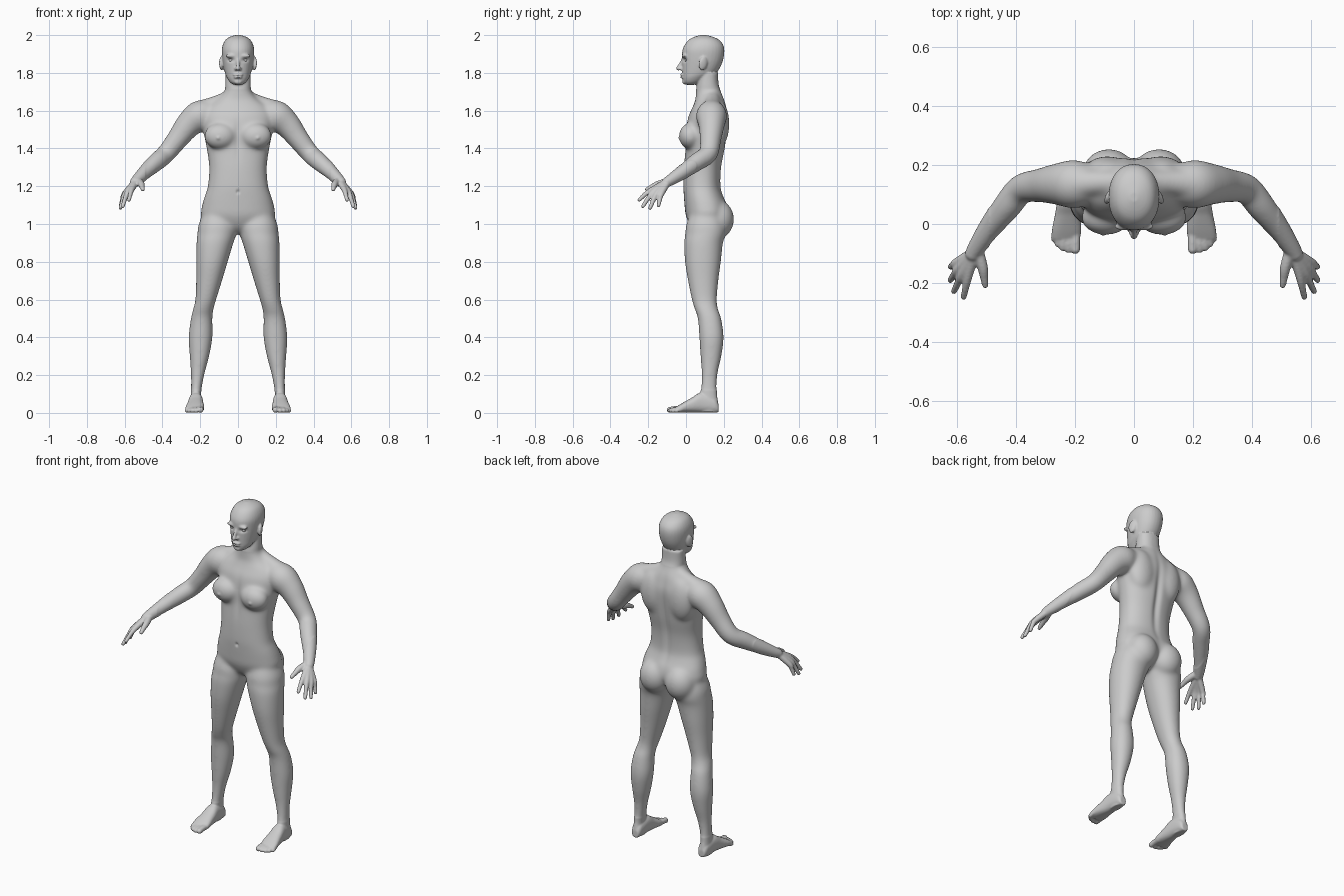
import bpy, bmesh, math
from mathutils import Vector, Matrix

bm = bmesh.new()


def spline(rows, k=5):
    """Catmull-Rom interpolation of section rows."""
    out = []
    for i in range(len(rows) - 1):
        a, b = rows[max(i - 1, 0)], rows[i]
        c, d = rows[i + 1], rows[min(i + 2, len(rows) - 1)]
        for j in range(k):
            t = j / k
            out.append([q + 0.5 * t * (r - p + t * (2*p - 5*q + 4*r - s + t * (3*(q - r) + s - p)))
                        for p, q, r, s in zip(a, b, c, d)])
    return out + [list(rows[-1])]


def skin(rings, n=2.0, sides=32):
    """Closed skin over rings given as (centre, u axis, v axis)."""
    loops = []
    for c, u, v in rings:
        loop = []
        for i in range(sides):
            a = 2 * math.pi * i / sides
            ca, sa = math.cos(a), math.sin(a)
            p = c + u * math.copysign(abs(ca) ** (2 / n), ca) + v * math.copysign(abs(sa) ** (2 / n), sa)
            loop.append(bm.verts.new(p))
        loops.append(loop)
    for a, b in zip(loops, loops[1:]):
        for i in range(sides):
            j = (i + 1) % sides
            bm.faces.new((a[i], a[j], b[j], b[i]))
    bm.faces.new(loops[0][::-1])
    bm.faces.new(loops[-1])


def column(rows, s=1, n=2.0):
    """Upright loft from rows (z, x min, x max, y front, y back)."""
    skin([(Vector((s * (a + b) / 2, (f + k) / 2, z)), Vector(((b - a) / 2, 0, 0)),
           Vector((0, (k - f) / 2, 0))) for z, a, b, f, k in spline(rows)], n)


def ball(c, r, s=1, rot=(0, 0, 0)):
    m = Matrix.Translation((s * c[0], c[1], c[2]))
    m = m @ Matrix.Rotation(rot[0], 4, 'X') @ Matrix.Rotation(s * rot[2], 4, 'Z') @ Matrix.Diagonal((*r, 1))
    bmesh.ops.create_uvsphere(bm, u_segments=24, v_segments=16, radius=1, matrix=m)


def tube(rows, s=1):
    """Round limb along rows (x, y, z, radius) with rounded ends."""
    pts = spline(rows)
    pos = [Vector((s * p[0], p[1], p[2])) for p in pts]
    rings = []
    for i, p in enumerate(pts):
        t = (pos[min(i + 1, len(pos) - 1)] - pos[max(i - 1, 0)]).normalized()
        u = t.cross(Vector((0, 0, 1))).normalized()
        rings.append((pos[i], u * p[3], t.cross(u) * p[3]))
    skin(rings, sides=20)
    for p in (pts[0], pts[-1]):
        ball(p[:3], (p[3],) * 3, s)


# torso and neck
torso = [(.95, .03, .07, .13), (.98, .11, .03, .18), (1.04, .192, .0, .222), (1.1, .19, -.008, .218),
         (1.15, .176, -.012, .197), (1.2, .16, -.015, .184), (1.3, .153, -.012, .188),
         (1.4, .166, -.004, .207), (1.5, .186, .0, .22), (1.57, .19, .012, .224), (1.62, .165, .035, .214),
         (1.66, .11, .05, .203), (1.7, .073, .052, .186), (1.74, .067, .058, .173), (1.8, .065, .07, .17)]
column([(z, -w, w, f, b) for z, w, f, b in torso], n=2.25)

# head
head = [(1.737, .022, .0, .045), (1.75, .042, -.013, .08), (1.775, .059, -.018, .115), (1.8, .069, -.02, .16),
        (1.84, .078, -.021, .186), (1.88, .084, -.021, .199), (1.92, .086, -.019, .203), (1.95, .08, -.006, .196),
        (1.975, .066, .015, .175), (1.99, .045, .042, .145), (2.0, .014, .075, .108)]
column([(z, -w, w, f, b) for z, w, f, b in head], n=2.15)

# nose, lips and chin
tube([(0, -.016, 1.872, .008), (0, -.03, 1.845, .009), (0, -.04, 1.824, .012)])
ball((0, -.02, 1.79), (.025, .012, .007))
ball((0, -.019, 1.777), (.022, .012, .007))
ball((0, -.006, 1.753), (.022, .014, .014))

leg = [(1.1, .04, .17, .04, .18), (1.0, .006, .208, .002, .21), (.95, .008, .215, -.004, .212),
       (.9, .024, .22, -.01, .196), (.8, .054, .222, -.006, .185), (.7, .084, .222, .01, .172),
       (.6, .115, .226, .03, .164), (.55, .129, .238, .045, .17), (.5, .135, .25, .062, .187),
       (.4, .135, .262, .07, .2), (.3, .152, .256, .076, .188), (.2, .178, .25, .082, .167),
       (.1, .196, .25, .075, .164), (.05, .195, .252, .06, .171), (.004, .2, .248, .07, .166)]
arm = [(.13, .135, 1.59, .062), (.2, .135, 1.573, .083), (.26, .135, 1.527, .071), (.32, .13, 1.45, .058),
       (.382, .118, 1.372, .051), (.43, .06, 1.33, .049), (.485, -.01, 1.28, .04),
       (.53, -.075, 1.237, .031), (.545, -.1, 1.222, .027)]
foot = [(.172, .222, .02, .045), (.15, .222, .03, .08), (.08, .223, .037, .105), (.03, .225, .043, .078),
        (-.02, .228, .05, .05), (-.052, .231, .047, .03)]
# toes: root x, tip x, tip y, radius
toes = [(.198, .198, -.086, .016), (.219, .222, -.087, .012), (.236, .242, -.08, .012),
        (.252, .258, -.067, .0115), (.265, .27, -.05, .0115)]
# fingers: knuckle, tip
fingers = [((.56, -.17, 1.187), (.577, -.247, 1.128)), ((.58, -.166, 1.177), (.61, -.228, 1.094)),
           ((.594, -.15, 1.167), (.622, -.19, 1.085)), ((.6, -.13, 1.16), (.621, -.145, 1.098))]

for s in (1, -1):
    column(leg, s, 2.1)
    tube(arm, s)
    # neck-to-shoulder slope, chest, shoulder blade, buttock
    tube([(.04, .14, 1.672, .04), (.12, .14, 1.636, .043), (.2, .135, 1.6, .056)], s)
    ball((.095, .022, 1.465), (.085, .06, .07), s)
    ball((.09, .17, 1.53), (.085, .06, .13), s)
    ball((.085, .172, 1.025), (.09, .083, .1), s)
    # ear, brow and nostril
    ball((.088, .09, 1.85), (.01, .024, .037), s, (-.2, 0, .35))
    ball((.034, -.008, 1.89), (.032, .014, .011), s)
    ball((.011, -.026, 1.821), (.009, .011, .008), s)
    # foot with toes
    skin([(Vector((s * x, y, h / 2 + .002)), Vector((w, 0, 0)), Vector((0, 0, h / 2)))
          for y, x, w, h in spline(foot)], 2.4)
    for x0, x1, y, r in toes:
        tube([(x0, -.02, .022, r * 1.1), ((x0 + x1) / 2, y + .025, .02, r), (x1, y, r, r)], s)
    # palm and fingers
    for k, t in fingers:
        mid = [(a + b) / 2 for a, b in zip(k, t)]
        mid[2] += .006
        tube([(.54, -.095, 1.225, .019), (*k, .0155), (*mid, .0125), (*t, .0105)], s)
    tube([(.53, -.085, 1.23, .019), (.513, -.145, 1.212, .018), (.508, -.18, 1.197, .014),
          (.504, -.207, 1.183, .011)], s)

# fuse the parts into one skin
me = bpy.data.meshes.new("body")
bm.to_mesh(me)
bm.free()
body = bpy.data.objects.new("body", me)
bpy.context.collection.objects.link(body)
mod = body.modifiers.new("fuse", 'REMESH')
mod.mode = 'VOXEL'
mod.voxel_size = .005
sm = body.modifiers.new("soften", 'SMOOTH')
sm.factor, sm.iterations = .5, 5
bpy.context.view_layer.update()
fused = bmesh.new()
fused.from_object(body, bpy.context.evaluated_depsgraph_get())
body.modifiers.clear()

# extra softening where limbs and trunk blend
soft = [v for v in fused.verts if .12 < v.co.z < 1.71 and abs(v.co.x) < .49]
for _ in range(40):
    bmesh.ops.smooth_vert(fused, verts=soft, factor=.5, use_axis_x=True, use_axis_y=True, use_axis_z=True)

# sculpted dents: x, z, x size, z size, depth, front side or back side
dents = [(.037, 1.868, .016, .009, .011, 1), (0, 1.783, .024, .0025, .005, 1), (0, 1.17, .008, .01, .008, 1),
         (.105, 1.455, .01, .01, -.005, 1), (0, 1.45, .018, .1, .006, 1), (0, 1.38, .02, .2, -.012, -1)]
for v in fused.verts:
    x, y, z = v.co
    for cx, cz, sx, sz, depth, side in dents:
        if (y < .07) == (side > 0) and abs(x) < .2:
            g = math.exp(-((abs(x) - cx) / sx) ** 2 - ((z - cz) / sz) ** 2)
            v.co.y += depth * g
    v.co.z = max(v.co.z, 0)
fused.to_mesh(me)
fused.free()
for p in me.polygons:
    p.use_smooth = True

# eyes
for s in (1, -1):
    bpy.ops.mesh.primitive_uv_sphere_add(segments=24, ring_count=16, radius=.013, location=(s * .036, .007, 1.868))
    bpy.context.object.name = "eye"
    bpy.ops.object.shade_smooth()
